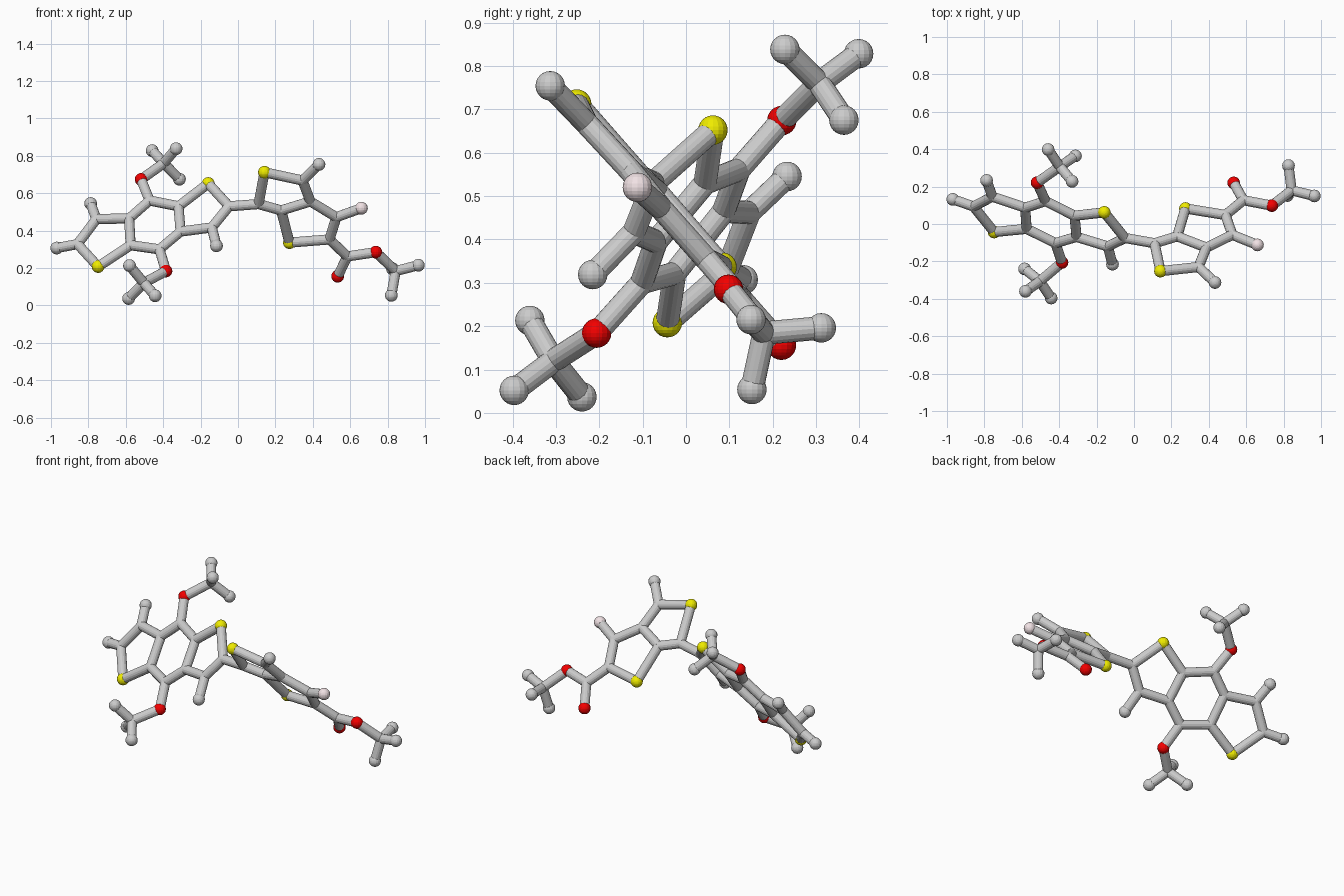
import bpy
from mathutils import Vector

if "Cube" in bpy.data.objects:
    bpy.data.objects.remove(bpy.data.objects["Cube"])

BALL_R, BOND_R = 0.034, 0.027


def material(name, rgb):
    m = bpy.data.materials.new(name)
    m.diffuse_color = (*rgb, 1)
    m.use_nodes = True
    m.node_tree.nodes["Principled BSDF"].inputs["Base Color"].default_value = m.diffuse_color
    return m


MATS = {
    "sulfur": material("yellow", (0.87, 0.84, 0.0)),
    "oxygen": material("red", (0.9, 0.0, 0.0)),
    "fluorine": material("pink", (0.88, 0.76, 0.78)),
}


def ball(kind, name, p, r):
    bpy.ops.mesh.primitive_uv_sphere_add(segments=16, ring_count=12, radius=r, location=p)
    o = bpy.context.object
    o.name = name
    if kind in MATS:
        o.data.materials.append(MATS[kind])


def bond(name, a, b):
    d = b - a
    bpy.ops.mesh.primitive_cylinder_add(vertices=16, radius=BOND_R, depth=d.length,
                                        location=(a + b) / 2)
    o = bpy.context.object
    o.name = name
    o.rotation_euler = d.to_track_quat('Z', 'Y').to_euler()


def build(part, atoms, chains):
    """Letters of an atom key: s sulfur, o oxygen, f fluorine, e grey end, c joint."""
    kinds = {"s": "sulfur", "o": "oxygen", "f": "fluorine", "e": "end", "c": "joint"}
    pts = {k: Vector(v) for k, v in atoms.items()}
    for k, p in pts.items():
        kind = kinds[k[0]]
        ball(kind, f"{part}_{kind}_ball", p, BOND_R if kind == "joint" else BALL_R)
    for chain in chains:
        keys = chain.split()
        for a, b in zip(keys, keys[1:]):
            bond(f"{part}_bond", pts[a], pts[b])


# Left half: three fused rings with two side groups, plus the link to the right half
build("left_rings", {
    "s1": (-.159, .062, .652), "s2": (-.748, -.043, .208),
    "o1": (-.518, .221, .674), "o2": (-.385, -.206, .184),
    "c1": (-.473, .122, .561), "c2": (-.318, .044, .53), "c3": (-.307, -.069, .395),
    "c4": (-.42, -.102, .30), "c5": (-.574, -.026, .322), "c6": (-.582, .087, .465),
    "c7": (-.048, -.075, .53), "c8": (-.14, -.12, .417), "e1": (-.115, -.215, .319),
    "c9": (-.757, .146, .462), "e2": (-.788, .233, .545),
    "c10": (-.858, .094, .328), "e3": (-.969, .132, .307),
    "c11": (.11, -.103, .542),
}, ["c1 c2 c3 c4 c5 c6 c1", "c2 s1 c7 c8 c3", "c8 e1", "c6 c9 c10 s2 c5",
    "c9 e2", "c10 e3", "c1 o1", "c4 o2", "c7 c11"])

# Side groups: oxygen, joint and three splayed ends
build("upper_side_group", {
    "o": (-.518, .221, .674), "c": (-.397, .307, .76), "e1": (-.459, .398, .828),
    "e2": (-.331, .228, .838), "e3": (-.313, .364, .675),
}, ["o c e1", "c e2", "c e3"])
build("lower_side_group", {
    "o": (-.385, -.206, .184), "c": (-.503, -.306, .12), "e1": (-.58, -.36, .213),
    "e2": (-.585, -.24, .037), "e3": (-.443, -.396, .052),
}, ["o c e1", "c e2", "c e3"])

# Right half: two fused five-sided rings
build("right_rings", {
    "c1": (.11, -.103, .542), "s1": (.1415, -.252, .712), "c2": (.345, -.23, .668),
    "e1": (.433, -.313, .754), "c3": (.387, -.126, .556), "c4": (.231, -.066, .508),
    "s2": (.275, .083, .336), "c5": (.489, .048, .353), "c6": (.526, -.058, .472),
    "f": (.66, -.112, .52), "c7": (.585, .127, .262),
}, ["c1 s1 c2 c3 c4 c1", "c4 s2 c5 c6 c3", "c2 e1", "c6 f", "c5 c7"])

# End group on the right
build("end_group", {
    "c1": (.585, .127, .262), "o1": (.533, .22, .156), "o2": (.737, .098, .285),
    "c2": (.843, .18, .184), "e1": (.964, .15, .215), "e2": (.82, .152, .054),
    "e3": (.826, .312, .196),
}, ["c1 o1", "c1 o2 c2 e1", "c2 e2", "c2 e3"])
